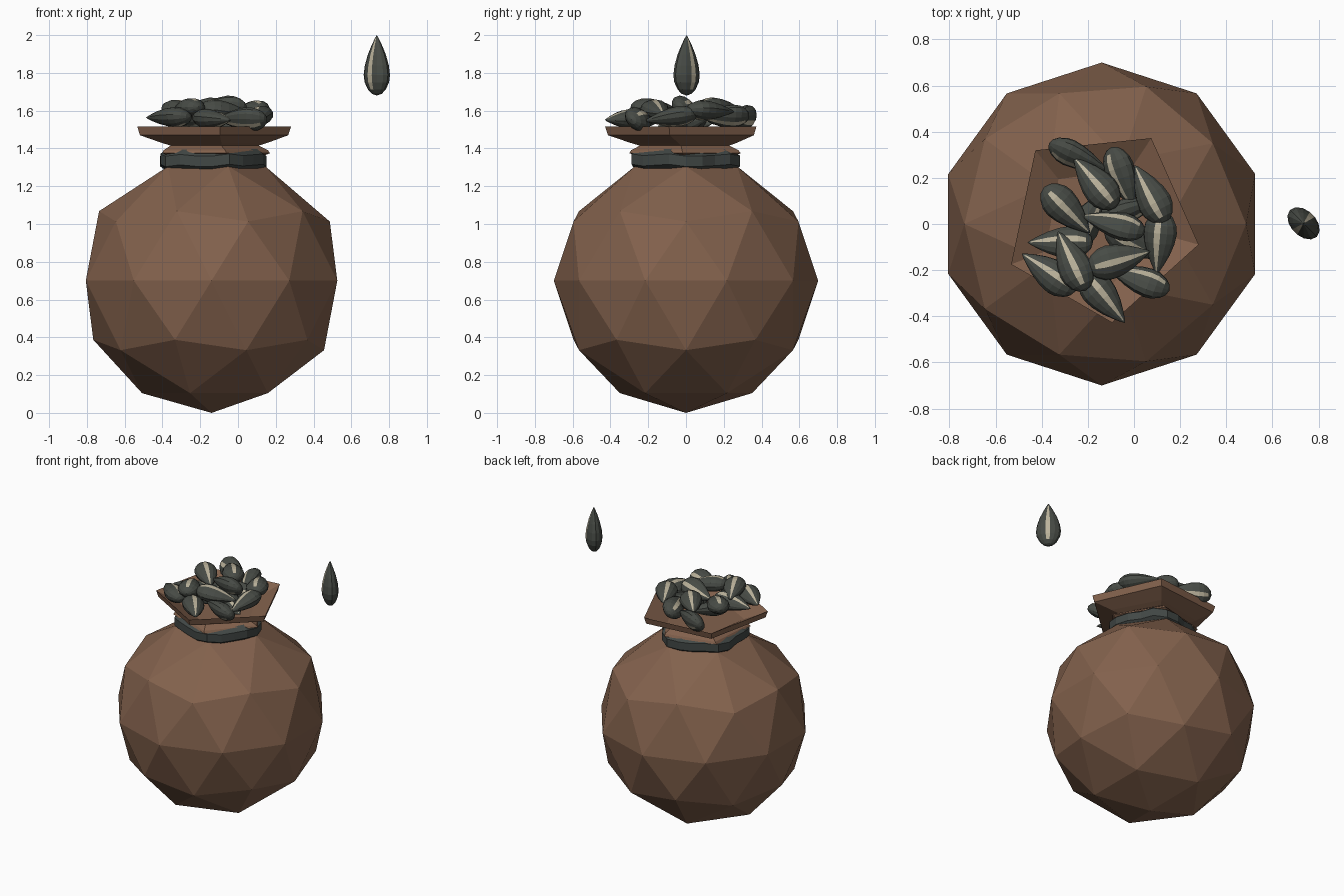
import bpy, bmesh, math, random
from mathutils import Vector, Matrix

if "Cube" in bpy.data.objects:
    bpy.data.objects.remove(bpy.data.objects["Cube"])

random.seed(4)
CX = -0.14  # sack axis


def material(name, rgb):
    m = bpy.data.materials.new(name)
    m.diffuse_color = (*rgb, 1)
    m.use_nodes = True
    m.node_tree.nodes["Principled BSDF"].inputs["Base Color"].default_value = m.diffuse_color
    return m


BROWN = material("brown_cloth", (0.225, 0.12, 0.073))
DARK = material("dark_shell", (0.063, 0.070, 0.060))
CREAM = material("cream_stripe", (0.50, 0.45, 0.33))
ROPE = material("dark_cord", (0.054, 0.064, 0.060))


def finish(name, bm, mats):
    bmesh.ops.recalc_face_normals(bm, faces=bm.faces)
    me = bpy.data.meshes.new(name)
    bm.to_mesh(me)
    bm.free()
    for m in mats:
        me.materials.append(m)
    ob = bpy.data.objects.new(name, me)
    bpy.context.collection.objects.link(ob)
    return ob


def bridge(bm, a, b):
    n = len(a)
    return [bm.faces.new((a[i], a[(i + 1) % n], b[(i + 1) % n], b[i])) for i in range(n)]


# Sack body: icosphere with its top opened and pinched to the neck
bm = bmesh.new()
bmesh.ops.create_icosphere(bm, subdivisions=2, radius=0.7)
bmesh.ops.delete(bm, geom=[v for v in bm.verts if v.co.z > 0.69], context='VERTS')
for v in bm.verts:
    if v.co.z > 0.55:
        s = 0.285 / math.hypot(v.co.x, v.co.y)
        v.co.x *= s
        v.co.y *= s
        v.co.z = 0.605
    v.co += Vector((CX, 0, 0.70))
finish("sack_body", bm, [BROWN])

# Gathered neck and flared mouth: twisted five-sided rings (radius, height, turn)
bm = bmesh.new()
rings = []
for r, z, turn in [(0.285, 1.305, 0), (0.22, 1.34, 0), (0.31, 1.375, -3), (0.30, 1.39, -4),
                   (0.25, 1.415, -6), (0.30, 1.43, -8), (0.415, 1.47, -12),
                   (0.43, 1.515, -12), (0.27, 1.44, -10)]:
    rings.append([bm.verts.new((CX + r * math.cos(math.radians(72 * i + turn)),
                                r * math.sin(math.radians(72 * i + turn)), z)) for i in range(5)])
for a, b in zip(rings, rings[1:]):
    bridge(bm, a, b)
bm.faces.new(rings[-1])
finish("sack_mouth", bm, [BROWN])

# Lumpy cord tied around the neck
bm = bmesh.new()
N = 20
loops = []
for i in range(N):
    a = 2 * math.pi * i / N
    base = 0.245 + 0.015 * math.cos(5 * a) + random.uniform(-0.008, 0.008)
    dz = random.uniform(-0.008, 0.008)
    loop = []
    for k in range(6):
        t = math.radians(60 * k + 30)
        r = base + 0.042 * math.cos(t)
        loop.append(bm.verts.new((CX + r * math.cos(a), r * math.sin(a),
                                  1.338 + dz + 0.055 * math.sin(t))))
    loops.append(loop)
for i in range(N):
    bridge(bm, loops[i], loops[(i + 1) % N])
finish("neck_cord", bm, [ROPE])

# Seed: flattened teardrop, narrow cream stripe down both flat sides
PROFILE = [(0.03, 0.38), (0.10, 0.68), (0.22, 0.93), (0.34, 1.0), (0.5, 0.91),
           (0.68, 0.68), (0.84, 0.38), (0.95, 0.14)]
ANGLES = [0, 28, 55, 79, 101, 125, 152, 180, 208, 235, 259, 281, 305, 332]


def seed(name, matrix, length, width, thick):
    bm = bmesh.new()
    rows = []
    for s, r in PROFILE:
        rows.append([bm.verts.new((r * width / 2 * math.cos(math.radians(a)),
                                   r * thick / 2 * math.sin(math.radians(a)),
                                   (s - 0.5) * length)) for a in ANGLES])
    for j, (a, b) in enumerate(zip(rows, rows[1:])):
        for i, f in enumerate(bridge(bm, a, b)):
            if i in (3, 10) and j > 0:
                f.material_index = 1
    n = len(ANGLES)
    for row, z in ((rows[0], -0.5), (rows[-1], 0.5)):
        tip = bm.verts.new((0, 0, z * length))
        for i in range(n):
            bm.faces.new((row[i], row[(i + 1) % n], tip))
    bm.transform(matrix)
    finish(name, bm, [DARK, CREAM])


# Single seed hanging beside the sack
seed("loose_seed", Matrix.Translation((0.735, 0.003, 1.84)) @ Matrix.Rotation(math.radians(-45), 4, 'Z'),
     0.32, 0.165, 0.11)

# Pile of seeds: x, y, z, heading of the tip, roll
PILE = [(-.24, .29, 1.56, -25, 60), (-.17, .18, 1.615, 130, 5), (-.05, .20, 1.57, -70, 40),
        (.07, .13, 1.60, 118, -10), (-.29, .06, 1.60, -45, 0), (-.09, 0, 1.61, 165, 50),
        (-.02, .06, 1.55, 20, 60), (.11, -.08, 1.565, -95, 15), (-.065, -.155, 1.60, 15, 5),
        (.02, -.24, 1.555, 160, 45), (-.27, -.16, 1.61, 115, 0), (-.37, -.21, 1.565, 145, 10),
        (-.13, -.32, 1.555, -50, -10), (-.32, -.08, 1.56, 180, 20),
        (-.20, .02, 1.52, 60, 30), (.0, -.08, 1.52, -30, 20)]
for i, (x, y, z, h, roll) in enumerate(PILE):
    h = math.radians(h)
    d = Vector((math.cos(h), math.sin(h), random.uniform(-0.15, 0.1))).normalized()
    side = Vector((-math.sin(h), math.cos(h), 0))
    up = Matrix.Rotation(math.radians(roll), 3, d) @ d.cross(side)
    rot = Matrix((up.cross(d), up, d)).transposed().to_4x4()
    seed(f"pile_seed_{i + 1}", Matrix.Translation((x, y, z)) @ rot, 0.285, 0.15, 0.105)
